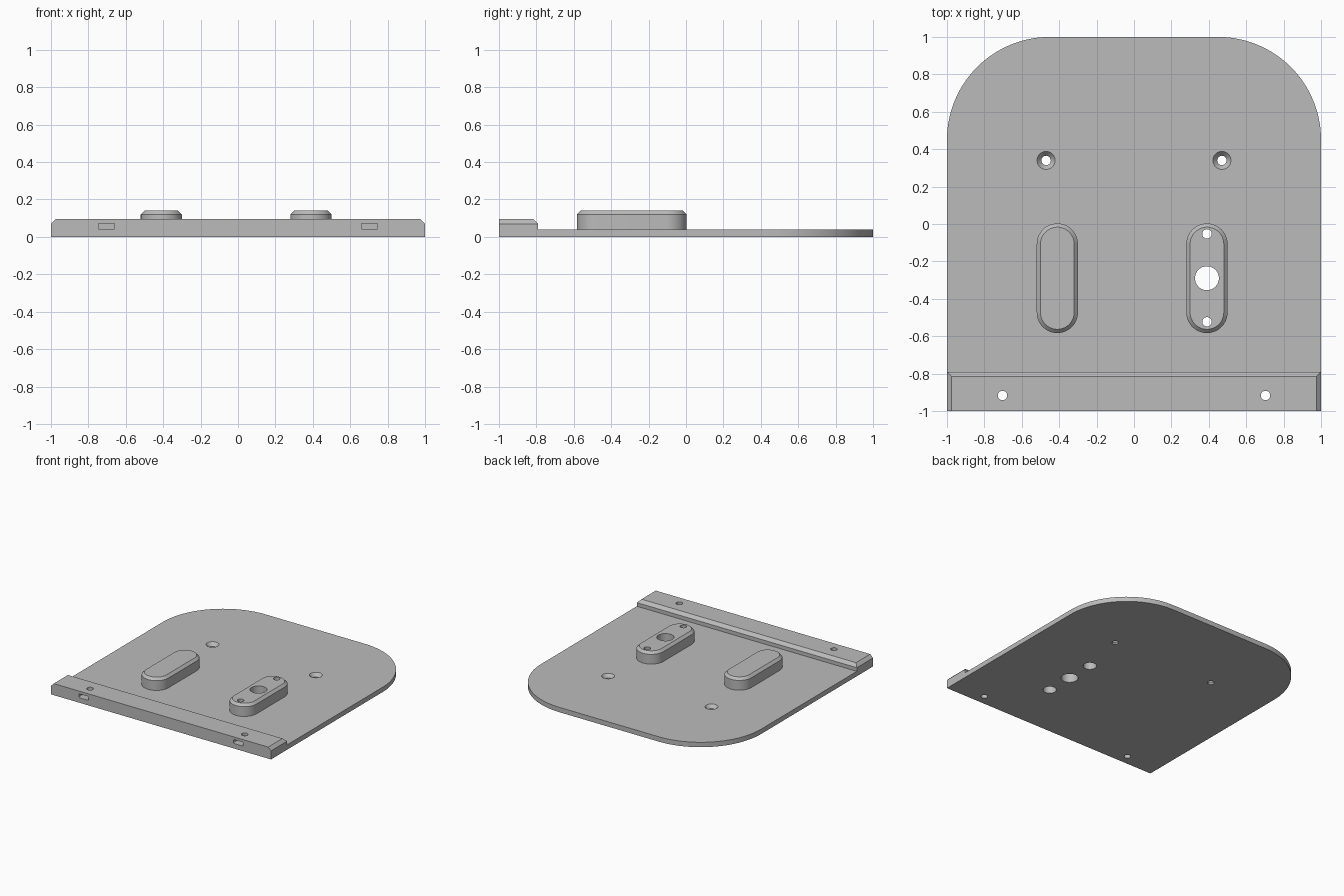
import bpy, math
from math import pi

if "Cube" in bpy.data.objects:
    bpy.data.objects.remove(bpy.data.objects["Cube"])

grey = bpy.data.materials.new("plain grey")
grey.diffuse_color = (0.5, 0.5, 0.5, 1)
grey.use_nodes = True
grey.node_tree.nodes["Principled BSDF"].inputs["Base Color"].default_value = grey.diffuse_color


def rounded(cx, cy, hx, hy, radii, seg=20):
    """Rectangle outline; radii run back-right, back-left, front-left, front-right."""
    pts = []
    for i, (sx, sy) in enumerate([(1, 1), (-1, 1), (-1, -1), (1, -1)]):
        r = radii[i]
        n = seg if r else 0
        for k in range(n + 1):
            a = i * pi / 2 + (k / n * pi / 2 if n else 0)
            p = (cx + sx * (hx - r) + r * math.cos(a), cy + sy * (hy - r) + r * math.sin(a))
            if not r:
                p = (cx + sx * hx, cy + sy * hy)
            if not pts or math.dist(p, pts[-1]) > 1e-5:
                pts.append(p)
    if math.dist(pts[0], pts[-1]) < 1e-5:
        pts.pop()
    return pts


def circle(cx, cy, r, n=48):
    return [(cx + r * math.cos(2 * pi * k / n), cy + r * math.sin(2 * pi * k / n)) for k in range(n)]


def loft(name, rings):
    """Closed solid through (outline, height) rings."""
    n = len(rings[0][0])
    verts = [(x, y, z) for pts, z in rings for x, y in pts]
    faces = [list(range(n))[::-1], list(range((len(rings) - 1) * n, len(rings) * n))]
    for j in range(len(rings) - 1):
        for k in range(n):
            a, b = j * n + k, j * n + (k + 1) % n
            faces.append([a, b, b + n, a + n])
    me = bpy.data.meshes.new(name)
    me.from_pydata(verts, [], faces)
    me.materials.append(grey)
    ob = bpy.data.objects.new(name, me)
    bpy.context.collection.objects.link(ob)
    return ob


def combine(target, tool, op):
    bpy.context.view_layer.objects.active = target
    m = target.modifiers.new(op, 'BOOLEAN')
    m.operation, m.solver, m.object = op, 'EXACT', tool
    bpy.ops.object.modifier_apply(modifier=m.name)
    bpy.data.objects.remove(tool)


def drill(cx, cy, r, z0=-0.1, z1=0.3, r1=None):
    c = loft("drill", [(circle(cx, cy, r), z0), (circle(cx, cy, r1 or r), z1)])
    combine(plate, c, 'DIFFERENCE')


# Flat plate with two large rounded back corners
plate = loft("mounting_plate", [(rounded(0, 0, 1, 1, (0.55, 0.55, 0, 0), 40), z) for z in (0, 0.04)])

# Front rail, chamfered at the ends and along the back
rail_foot = rounded(0, -0.895, 1, 0.105, (0, 0, 0, 0))
rail_top = rounded(0, -0.9075, 0.975, 0.0925, (0, 0, 0, 0))
combine(plate, loft("front_rail", [(rail_foot, 0), (rail_foot, 0.07), (rail_top, 0.095)]), 'UNION')

# Two long rounded bosses with chamfered tops
for cx in (-0.41, 0.39):
    foot = rounded(cx, -0.29, 0.11, 0.293, (0.11,) * 4)
    top = rounded(cx, -0.29, 0.09, 0.273, (0.09,) * 4)
    combine(plate, loft("boss", [(foot, 0.02), (foot, 0.12), (top, 0.14)]), 'UNION')

# Right boss: central bore and two bolt holes counterbored from below
drill(0.39, -0.29, 0.064)
for y in (-0.053, -0.523):
    drill(0.39, y, 0.025)
    drill(0.39, y, 0.05, -0.1, 0.06)

for s in (-1, 1):
    # Countersunk screw holes
    drill(s * 0.47, 0.34, 0.025)
    drill(s * 0.47, 0.34, 0.025, 0.013, 0.042, 0.05)
    # Rail screw holes and nut slots
    drill(s * 0.703, -0.917, 0.025)
    slot = loft("slot", [(rounded(s * 0.703, 0.057, 0.043, 0.016, (0.006,) * 4, 4), z) for z in (0.865, 1.1)])
    slot.rotation_euler.x = pi / 2
    bpy.context.view_layer.update()
    combine(plate, slot, 'DIFFERENCE')

# Smooth curved walls, sharp edges
bpy.ops.object.select_all(action='DESELECT')
plate.select_set(True)
bpy.context.view_layer.objects.active = plate
bpy.ops.object.shade_smooth_by_angle(angle=math.radians(25))
